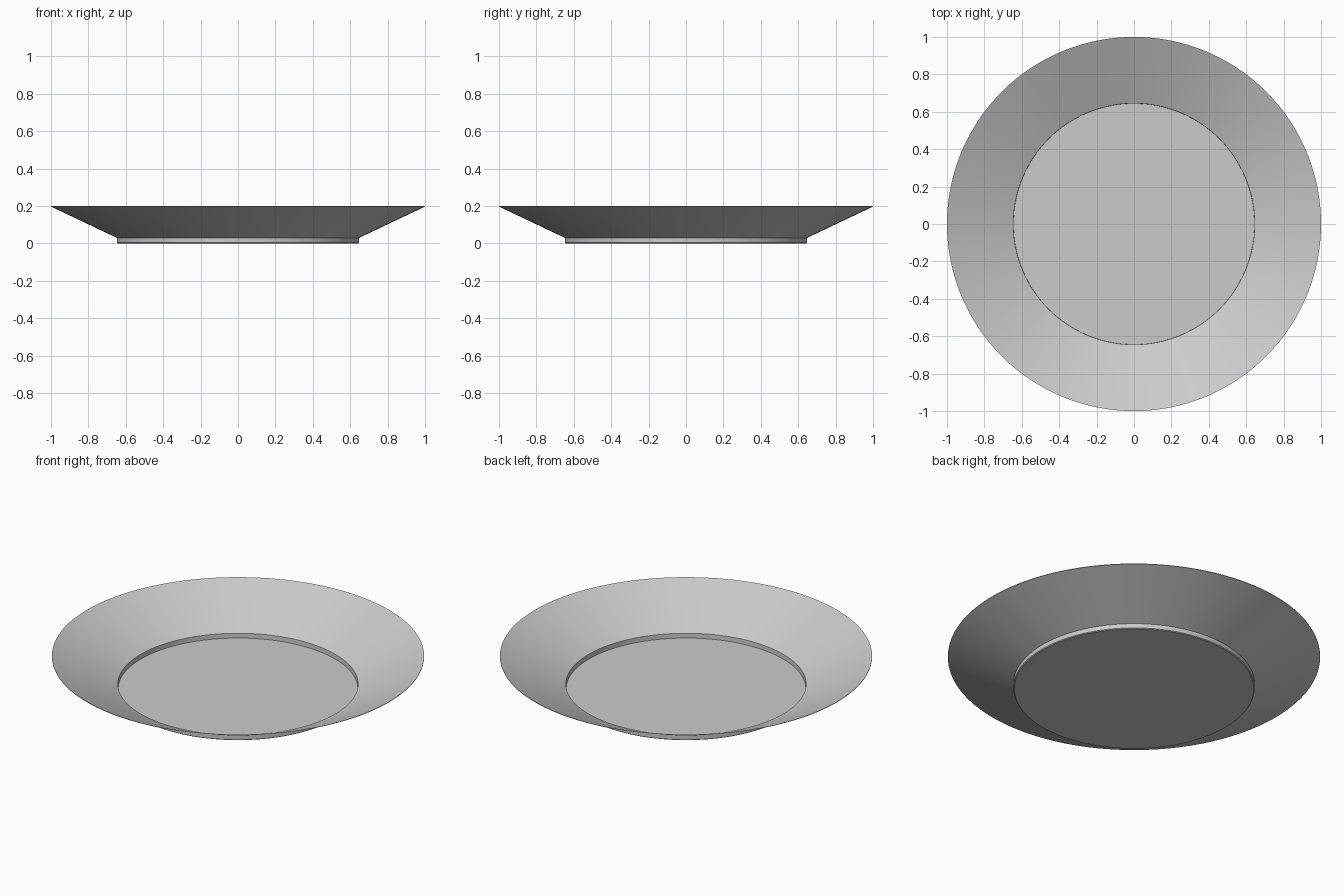
import bpy, bmesh
from math import cos, sin, tau

if "Cube" in bpy.data.objects:
    bpy.data.objects.remove(bpy.data.objects["Cube"])

SIDES = 128

# Closed thin-walled half profile (radius, height): underside, rim, then inside
profile = [
    (0.0, 0.0), (0.643, 0.0), (0.648, 0.004), (0.648, 0.03),
    (1.0, 0.197), (1.0, 0.2),
    (0.645, 0.033), (0.644, 0.005), (0.0, 0.005),
]


def lathe(name, points, sides):
    bm = bmesh.new()
    rings = []
    for r, z in points:
        if r == 0:
            rings.append([bm.verts.new((0, 0, z))] * sides)
        else:
            rings.append([bm.verts.new((r * cos(tau * i / sides), r * sin(tau * i / sides), z))
                          for i in range(sides)])
    for a, b in zip(rings, rings[1:]):
        for i in range(sides):
            j = (i + 1) % sides
            corners = list(dict.fromkeys((a[i], a[j], b[j], b[i])))
            bm.faces.new(corners)
    bmesh.ops.recalc_face_normals(bm, faces=bm.faces)
    mesh = bpy.data.meshes.new(name)
    bm.to_mesh(mesh)
    bm.free()
    obj = bpy.data.objects.new(name, mesh)
    bpy.context.collection.objects.link(obj)
    return obj


# Plate: flat base, short foot step and flared rim
plate = lathe("plate", profile, SIDES)
bpy.context.view_layer.objects.active = plate
plate.select_set(True)
bpy.ops.object.shade_smooth_by_angle(angle=0.5)
